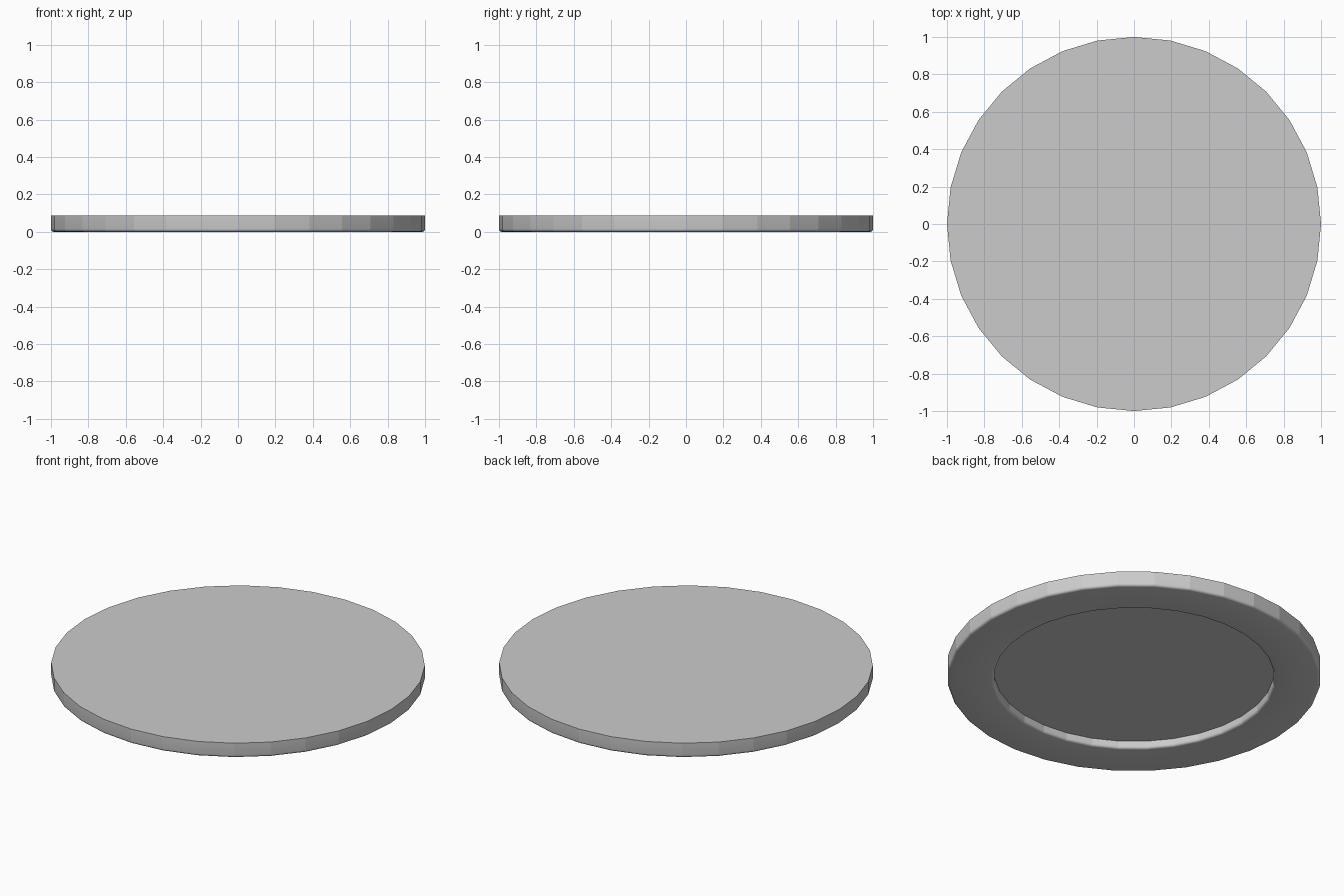
import bpy, bmesh
from math import sin, cos, pi

if "Cube" in bpy.data.objects:
    bpy.data.objects.remove(bpy.data.objects["Cube"])

SIDES = 32
R, H = 1.0, 0.087           # disc radius and thickness
RI, DEPTH = 0.75, 0.045     # underside recess
B, SEG = 0.015, 4           # rounded lower edges


def arc(cx, cz, a0, a1):
    pts = []
    for i in range(SEG + 1):
        a = a0 + (a1 - a0) * i / SEG
        pts.append((cx + B * cos(a), cz + B * sin(a)))
    return pts


# Profile from top rim, down the wall, across the foot ring, into the recess
profile = [(R, H)] + arc(R - B, B, 0, -pi / 2)
profile += arc(RI + B, B, -pi / 2, -pi) + [(RI, DEPTH)]

bm = bmesh.new()
rings = [[bm.verts.new((r * cos(2 * pi * i / SIDES), r * sin(2 * pi * i / SIDES), z))
          for i in range(SIDES)] for r, z in profile]
for a, b in zip(rings, rings[1:]):
    for i in range(SIDES):
        j = (i + 1) % SIDES
        bm.faces.new((a[i], b[i], b[j], a[j]))

# Flat top and recess floor
bm.faces.new(rings[0])
bm.faces.new(rings[-1])
bmesh.ops.recalc_face_normals(bm, faces=bm.faces[:])

# Facets stay crisp around the disc, rounded edges blend smoothly
for f in bm.faces:
    f.smooth = True
for ring in (rings[0], rings[-1]):
    for i in range(SIDES):
        bm.edges.get((ring[i], ring[(i + 1) % SIDES])).smooth = False
for a, b in zip(rings, rings[1:]):
    for va, vb in zip(a, b):
        bm.edges.get((va, vb)).smooth = False

mesh = bpy.data.meshes.new("round_plate")
bm.to_mesh(mesh)
bm.free()
bpy.context.collection.objects.link(bpy.data.objects.new("round_plate", mesh))
